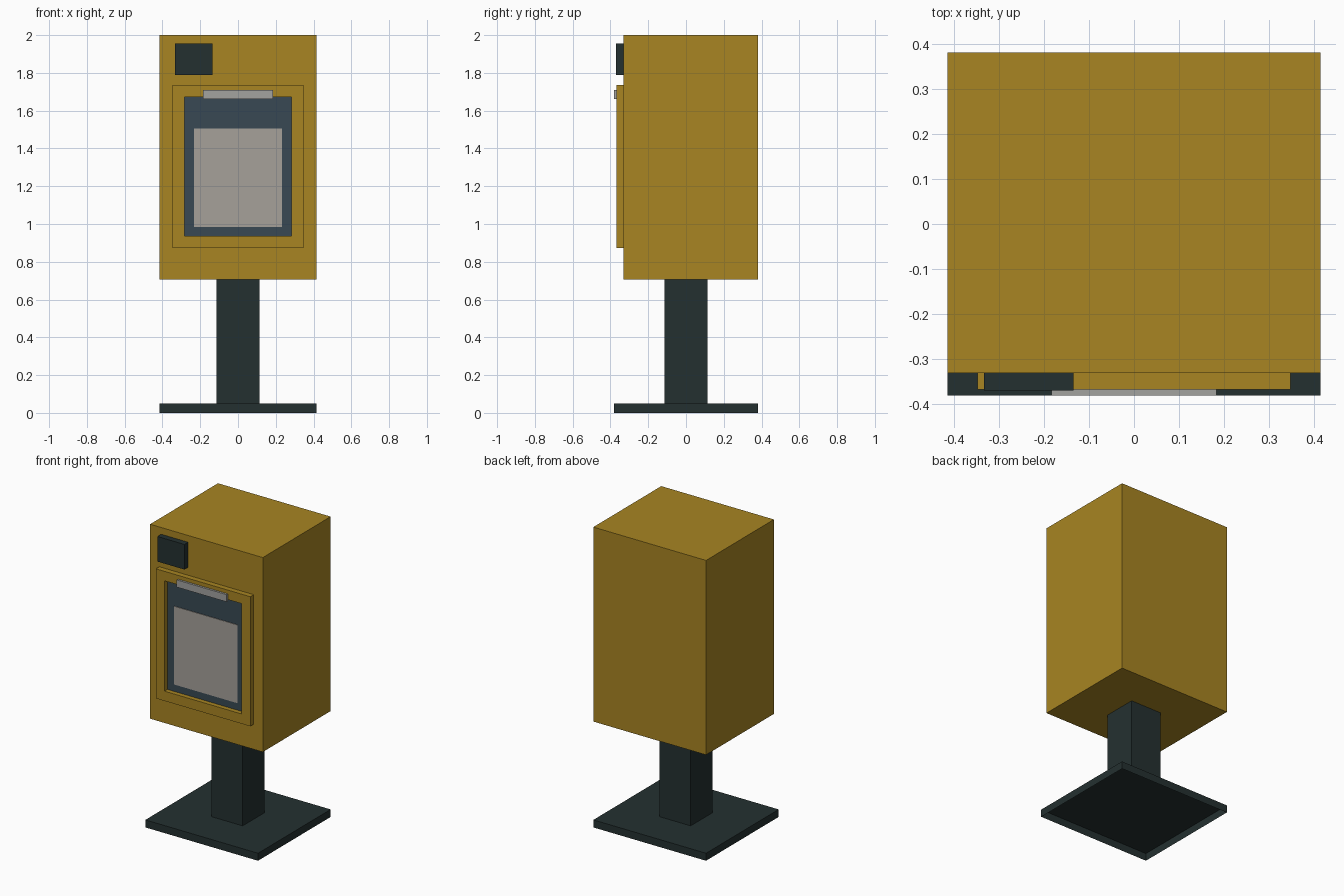
import bpy, bmesh

if "Cube" in bpy.data.objects:
    bpy.data.objects.remove(bpy.data.objects["Cube"])


def srgb(r, g, b):
    def lin(c):
        c /= 255
        return c / 12.92 if c <= 0.04045 else ((c + 0.055) / 1.055) ** 2.4
    return (lin(r), lin(g), lin(b), 1.0)


def material(name, rgb):
    m = bpy.data.materials.new(name)
    m.diffuse_color = srgb(*rgb)
    m.use_nodes = True
    m.node_tree.nodes["Principled BSDF"].inputs["Base Color"].default_value = m.diffuse_color
    return m


yellow = material("mustard_yellow", (168, 133, 34))
dark = material("dark_green_grey", (36, 48, 48))
glass = material("blue_grey_glass", (56, 73, 84))
paper = material("paper_grey", (166, 161, 154))
metal = material("handle_grey", (163, 163, 160))


def finish(name, bm, mat):
    me = bpy.data.meshes.new(name)
    bm.to_mesh(me)
    bm.free()
    me.materials.append(mat)
    ob = bpy.data.objects.new(name, me)
    bpy.context.collection.objects.link(ob)
    return ob


def box(name, x, y, z, mat, open_bottom=False):
    bm = bmesh.new()
    bmesh.ops.create_cube(bm, size=1)
    for v in bm.verts:
        for i, (lo, hi) in enumerate((x, y, z)):
            v.co[i] = hi if v.co[i] > 0 else lo
    bm.normal_update()
    if open_bottom:
        low = [f for f in bm.faces if f.normal.z < -0.5]
        bmesh.ops.delete(bm, geom=low, context='FACES')
    return finish(name, bm, mat)


def frame(name, outer, inner, y0, y1, mat):
    # rectangular ring: front face outline extruded backwards
    bm = bmesh.new()
    loops = []
    for x0, x1, z0, z1 in (outer, inner):
        loops.append([bm.verts.new((x, y0, z)) for x, z in
                      ((x0, z0), (x1, z0), (x1, z1), (x0, z1))])
    a, b = loops
    for i in range(4):
        j = (i + 1) % 4
        bm.faces.new((a[i], a[j], b[j], b[i]))
    ext = bmesh.ops.extrude_face_region(bm, geom=bm.faces[:], use_keep_orig=True)
    for v in ext["geom"]:
        if isinstance(v, bmesh.types.BMVert):
            v.co.y = y1
    bmesh.ops.recalc_face_normals(bm, faces=bm.faces[:])
    return finish(name, bm, mat)


# Stand
box("base_plate", (-0.415, 0.415), (-0.382, 0.382), (0, 0.05), dark, open_bottom=True)
box("post", (-0.115, 0.115), (-0.115, 0.115), (0.05, 0.705), dark)

# Cabinet
box("cabinet", (-0.415, 0.415), (-0.332, 0.382), (0.705, 2.0), yellow)
box("coin_box", (-0.334, -0.135), (-0.371, -0.332), (1.788, 1.955), dark)

# Door with recessed window and paper behind it
frame("door_frame", (-0.348, 0.348, 0.872, 1.735), (-0.284, 0.284, 0.937, 1.672),
      -0.368, -0.332, yellow)
box("window", (-0.284, 0.284), (-0.337, -0.332), (0.937, 1.672), glass)
box("newspaper", (-0.234, 0.234), (-0.341, -0.337), (0.985, 1.506), paper)
box("door_handle", (-0.184, 0.184), (-0.382, -0.366), (1.662, 1.71), metal)
